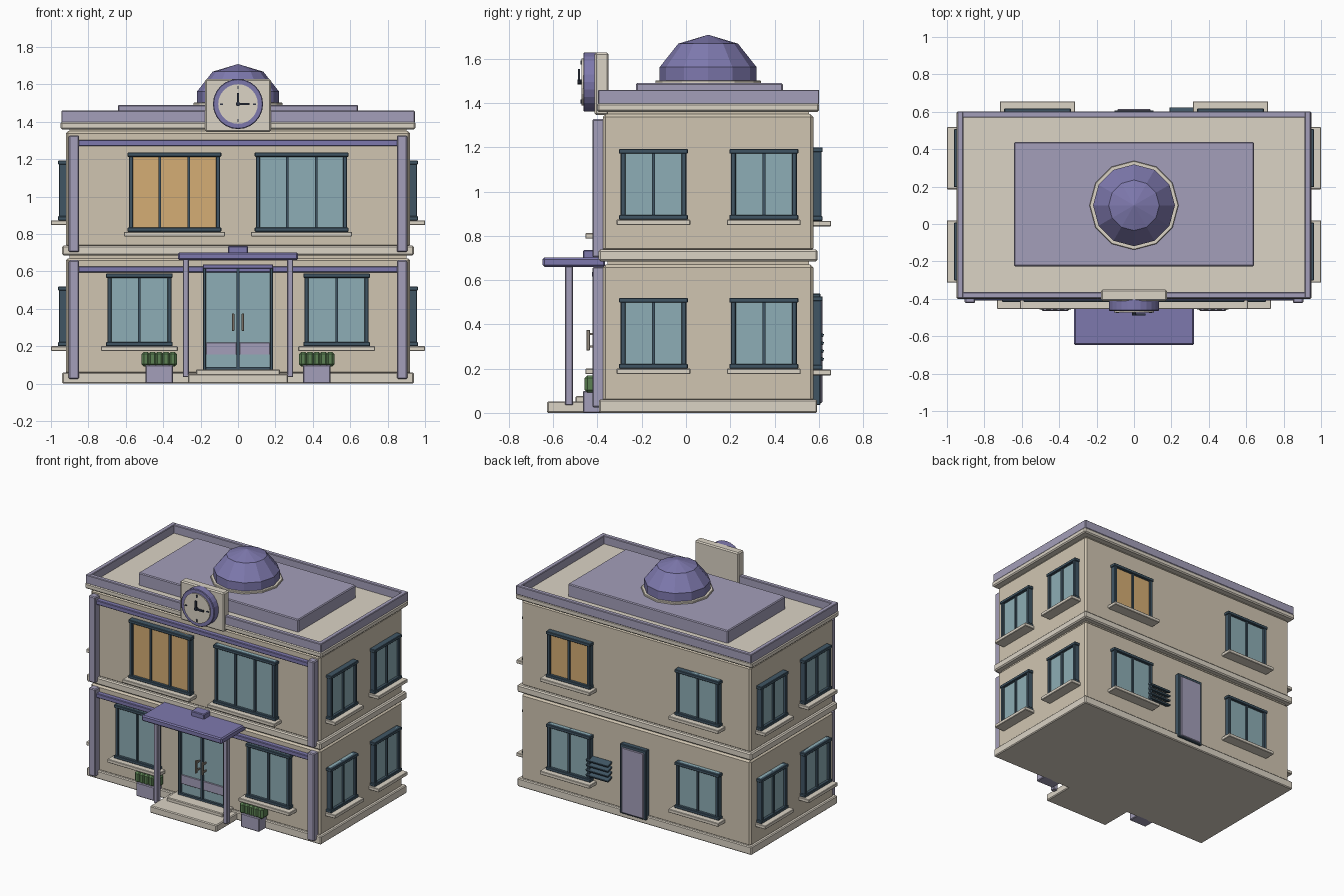
import bpy
from math import pi, radians, cos, sin
from mathutils import Matrix, Vector

if "Cube" in bpy.data.objects:
    bpy.data.objects.remove(bpy.data.objects["Cube"])


def material(name, rgb):
    m = bpy.data.materials.new(name)
    m.diffuse_color = (*[(c / 255) ** 2.2 for c in rgb], 1)
    m.use_nodes = True
    m.node_tree.nodes["Principled BSDF"].inputs["Base Color"].default_value = m.diffuse_color
    return m


WALL = material("wall", (207, 196, 176))
TRIM = material("trim", (218, 210, 196))
LAV = material("lavender", (162, 157, 184))
PURPLE = material("purple", (125, 120, 172))
DARK = material("dark_frame", (66, 86, 100))
GLASS = material("glass", (140, 172, 180))
AMBER = material("lit_glass", (212, 172, 116))
GREEN = material("leaves", (92, 128, 84))
BRONZE = material("handle", (150, 140, 128))
INK = material("clock_hand", (52, 58, 72))


def finish(name, mat, bevel=0):
    ob = bpy.context.object
    ob.name = name
    ob.data.materials.append(mat)
    if bevel:
        mod = ob.modifiers.new("edge_bevel", 'BEVEL')
        mod.width, mod.segments, mod.limit_method = bevel, 1, 'ANGLE'
    return ob


def box(name, x, y, z, mat, bevel=0.004, frame=Matrix()):
    """Box from (min, max) pairs, optionally placed in a local frame."""
    bpy.ops.mesh.primitive_cube_add(size=1)
    ob = finish(name, mat, bevel)
    size = [b - a for a, b in (x, y, z)]
    mid = Vector([(a + b) / 2 for a, b in (x, y, z)])
    ob.data.transform(Matrix.Diagonal((*size, 1)))
    ob.matrix_world = frame @ Matrix.Translation(mid)
    return ob


def disc(name, r, y, z, mat, sides=24, x=0, bevel=0.0):
    """Cylinder facing the front, from y[0] to y[1]."""
    bpy.ops.mesh.primitive_cylinder_add(vertices=sides, radius=r, depth=y[1] - y[0],
                                        location=(x, (y[0] + y[1]) / 2, z), rotation=(pi / 2, 0, 0))
    return finish(name, mat, bevel)


def window(name, frame, cx, w, z0, z1, panes, sill_w, glass=GLASS):
    """Framed window on a wall; local -y points out of the wall, wall face at y = 0."""
    a, b, t = cx - w / 2, cx + w / 2, 0.022
    box(name + "_glass", (a, b), (-0.022, 0.01), (z0, z1), glass, 0, frame)
    for s in (a, b):
        box(name + "_jamb", (s - t / 2, s + t / 2), (-0.038, 0.01), (z0, z1), DARK, 0.003, frame)
    for z in (z0 + t / 2, z1 - t / 2):
        box(name + "_rail", (a - 0.018, b + 0.018), (-0.042, 0.01), (z - t / 2, z + t / 2), DARK, 0.003, frame)
    for i in range(1, panes):
        m = a + w * i / panes
        box(name + "_mullion", (m - 0.007, m + 0.007), (-0.034, 0.01), (z0, z1), DARK, 0, frame)
    box(name + "_sill", (cx - sill_w / 2, cx + sill_w / 2), (-0.08, 0.01), (z0 - 0.025, z0), TRIM, 0.003, frame)


# Main body: core, two storeys, bands
box("core", (-0.9, 0.9), (-0.355, 0.555), (0.02, 1.38), WALL, 0)
for n, z in (("lower_wall", (0.05, 0.67)), ("upper_wall", (0.73, 1.35))):
    box(n, (-0.92, 0.92), (-0.375, 0.575), z, WALL, 0.012)
box("plinth", (-0.94, 0.94), (-0.393, 0.593), (0, 0.06), TRIM, 0.006)
box("storey_band", (-0.94, 0.94), (-0.395, 0.595), (0.685, 0.738), TRIM, 0.008)
box("cornice", (-0.95, 0.95), (-0.402, 0.602), (1.36, 1.4), TRIM, 0.008)

# Parapet, roof slab, dome
for s in (-1, 1):
    x = sorted((s * 0.912, s * 0.945))
    box("parapet_side", x, (-0.397, 0.602), (1.395, 1.46), LAV, 0.004)
for y in ((-0.397, -0.364), (0.569, 0.602)):
    box("parapet_end", (-0.93, 0.93), y, (1.395, 1.459), LAV, 0.004)
box("roof_slab", (-0.642, 0.642), (-0.226, 0.438), (1.39, 1.49), LAV, 0.006)
bpy.ops.mesh.primitive_cylinder_add(vertices=12, radius=0.238, depth=0.03, location=(0, 0.1, 1.488))
finish("dome_ring", TRIM, 0.003)
bpy.ops.mesh.primitive_uv_sphere_add(segments=12, ring_count=5, radius=0.23, location=(0, 0.1, 1.497))
bpy.context.object.scale.z = 0.92
finish("dome", PURPLE)

# Clock
box("clock_block", (-0.176, 0.176), (-0.413, -0.35), (1.345, 1.628), TRIM, 0.008)
disc("clock_rim", 0.134, (-0.464, -0.40), 1.495, PURPLE, bevel=0.004)
disc("clock_face", 0.106, (-0.472, -0.42), 1.495, TRIM)
for i in range(4):
    cx, cz = 0.088 * sin(i * pi / 2), 1.495 + 0.088 * cos(i * pi / 2)
    hw, hh = (0.004, 0.009) if i % 2 == 0 else (0.009, 0.004)
    box("clock_tick", (cx - hw, cx + hw), (-0.477, -0.465), (cz - hh, cz + hh), INK, 0)
box("clock_minute_hand", (-0.006, 0.006), (-0.489, -0.479), (1.49, 1.553), INK, 0)
box("clock_hour_hand", (-0.006, 0.062), (-0.489, -0.479), (1.489, 1.501), INK, 0)
disc("clock_hub", 0.012, (-0.49, -0.465), 1.495, INK, 10)

# Front pilasters and lintel beams
for s in (-1, 1):
    x = sorted((s * 0.85, s * 0.905))
    for z in ((0.025, 0.66), (0.703, 1.328)):
        box("pilaster", x, (-0.423, -0.37), z, LAV, 0.006)
for z in ((0.595, 0.627), (1.27, 1.303)):
    box("front_beam", (-0.86, 0.86), (-0.408, -0.365), z, PURPLE, 0.004)

# Windows on all four sides
front = Matrix.Translation((0, -0.375, 0))
back = Matrix.Translation((0, 0.575, 0)) @ Matrix.Rotation(pi, 4, 'Z')
for s in (-1, 1):
    window("front_lower_window", front, s * 0.527, 0.32, 0.2, 0.588, 2, 0.41)
    window("front_upper_window", front, s * 0.34, 0.465, 0.812, 1.235, 3, 0.54, AMBER if s < 0 else GLASS)
    side = Matrix.Translation((s * 0.92, 0, 0)) @ Matrix.Rotation(s * pi / 2, 4, 'Z')
    for z in (0.2, 0.873):
        for y in (-0.147, 0.352):
            window("side_window", side, s * y, 0.275, z, z + 0.32, 2, 0.333)
        lit = AMBER if s < 0 and z > 0.5 else GLASS
        window("back_window", back, s * 0.516, 0.32, z - 0.005, z + 0.327, 2, 0.402, lit)

# Entrance doors
box("door_glass", (-0.185, 0.185), (-0.402, -0.37), (0.07, 0.63), GLASS, 0)
for s in (-1, 1):
    box("door_jamb", sorted((s * 0.17, s * 0.188)), (-0.42, -0.37), (0.07, 0.63), DARK, 0.003)
    box("door_kick_band", sorted((s * 0.008, s * 0.17)), (-0.41, -0.39), (0.155, 0.22), LAV, 0.002)
    box("door_handle", sorted((s * 0.02, s * 0.032)), (-0.45, -0.434), (0.282, 0.375), BRONZE, 0.002)
    for z in (0.3, 0.357):
        box("door_handle_mount", sorted((s * 0.022, s * 0.03)), (-0.44, -0.4), (z - 0.005, z + 0.005), BRONZE, 0)
box("door_centre_bar", (-0.008, 0.008), (-0.416, -0.37), (0.07, 0.63), DARK, 0)
box("door_bottom_rail", (-0.188, 0.188), (-0.418, -0.37), (0.07, 0.09), DARK, 0)
box("door_header", (-0.188, 0.188), (-0.425, -0.37), (0.615, 0.638), PURPLE, 0.003)

# Steps, canopy and posts
box("lower_step", (-0.267, 0.267), (-0.628, -0.37), (0, 0.052), TRIM, 0.006)
box("upper_step", (-0.225, 0.225), (-0.5, -0.37), (0.045, 0.076), TRIM, 0.005)
box("canopy", (-0.322, 0.322), (-0.648, -0.365), (0.66, 0.702), PURPLE, 0.008)
box("canopy_block", (-0.053, 0.053), (-0.465, -0.39), (0.695, 0.736), PURPLE, 0.005)
for s in (-1, 1):
    box("canopy_post", sorted((s * 0.262, s * 0.295)), (-0.547, -0.511), (0.035, 0.665), LAV, 0.004)
    # Planter with clipped hedge
    box("planter", (s * 0.421 - 0.073, s * 0.421 + 0.073), (-0.465, -0.375), (0, 0.1), LAV, 0.005)
    for i in range(5):
        cx = s * 0.421 + (i - 2) * 0.036
        box("planter_hedge", (cx - 0.022, cx + 0.022), (-0.458, -0.38), (0.092, 0.17), GREEN, 0.012)

# Back door and vent
box("back_door_frame", (-0.105, 0.105), (0.56, 0.608), (0.035, 0.54), DARK, 0.004)
box("back_door", (-0.088, 0.088), (0.57, 0.616), (0.045, 0.518), LAV, 0.004)
for i in range(4):
    z = 0.25 + i * 0.036
    tilt = Matrix.Translation((0.28, 0.597, z)) @ Matrix.Rotation(radians(-20), 4, 'X')
    box("vent_slat", (-0.09, 0.09), (-0.026, 0.026), (-0.007, 0.007), DARK, 0.002, tilt)
